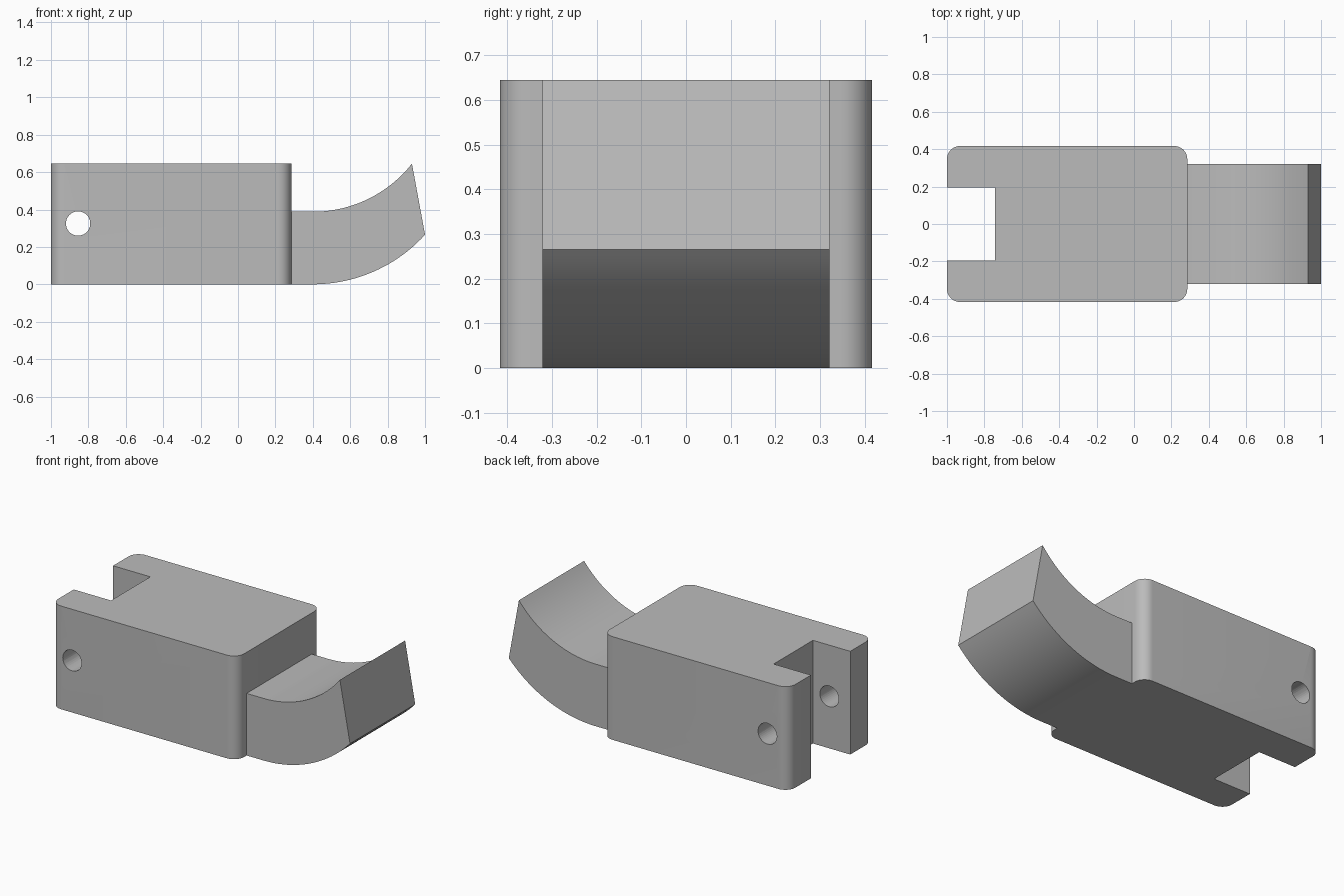
import bpy
import bmesh
from math import sin, cos, pi, asin, radians

cube = bpy.data.objects.get("Cube")
if cube:
    bpy.data.objects.remove(cube, do_unlink=True)

# One plain grey for the whole piece
GREY = (0.5, 0.5, 0.5, 1)
grey = bpy.data.materials.new("plain_grey")
grey.use_nodes = True
grey.diffuse_color = GREY
grey.node_tree.nodes["Principled BSDF"].inputs["Base Color"].default_value = GREY


def arc(cx, cy, r, start, end, steps):
    """Points along a circular arc, angles in radians."""
    angles = [start + (end - start) * i / steps for i in range(steps + 1)]
    return [(cx + r * cos(a), cy + r * sin(a)) for a in angles]


def extrude(name, outline, place, depth):
    """Solid made by sweeping a flat outline along a vector."""
    bm = bmesh.new()
    face = bm.faces.new([bm.verts.new(place(*p)) for p in outline])
    swept = bmesh.ops.extrude_face_region(bm, geom=[face], use_keep_orig=True)
    verts = [g for g in swept["geom"] if isinstance(g, bmesh.types.BMVert)]
    bmesh.ops.translate(bm, verts=verts, vec=depth)
    bmesh.ops.recalc_face_normals(bm, faces=bm.faces)
    mesh = bpy.data.meshes.new(name)
    bm.to_mesh(mesh)
    bm.free()
    obj = bpy.data.objects.new(name, mesh)
    bpy.context.collection.objects.link(obj)
    mesh.materials.append(grey)
    return obj


def smooth(obj):
    bpy.ops.object.select_all(action="DESELECT")
    obj.select_set(True)
    bpy.context.view_layer.objects.active = obj
    bpy.ops.object.shade_smooth_by_angle(angle=radians(30))


# Body: rounded block with a slot open at the left-hand end
BACK, FRONT, HALF, HEIGHT, ROUND = -1, 0.285, 0.417, 0.645, 0.07
SLOT_END, SLOT_HALF = -0.742, 0.194
outline = [(BACK, -SLOT_HALF)]
for cx, cy, start in (
    (BACK + ROUND, -HALF + ROUND, pi),
    (FRONT - ROUND, -HALF + ROUND, 1.5 * pi),
    (FRONT - ROUND, HALF - ROUND, 0),
    (BACK + ROUND, HALF - ROUND, pi / 2),
):
    outline += arc(cx, cy, ROUND, start, start + pi / 2, 10)
outline += [(BACK, SLOT_HALF), (SLOT_END, SLOT_HALF), (SLOT_END, -SLOT_HALF)]
body = extrude("body", outline, lambda x, y: (x, y, 0), (0, 0, HEIGHT))

# Pin hole through both prongs
cutter = extrude("pin_hole_cutter", arc(-0.855, 0.325, 0.065, 0, 2 * pi, 40)[:-1],
                 lambda x, z: (x, -0.6, z), (0, 1.2, 0))
cut = body.modifiers.new("pin_hole", "BOOLEAN")
cut.operation = "DIFFERENCE"
cut.solver = "EXACT"
cut.object = cutter
smooth(body)
bpy.ops.object.modifier_apply(modifier=cut.name)
smooth(body)
bpy.data.objects.remove(cutter, do_unlink=True)

# Tongue: flat where it leaves the body, then curving upwards
BEND, THICK, TONGUE_HALF = 0.4, 0.388, 0.322
TIP_LOW, TIP_HIGH = (1, 0.265), (0.93, HEIGHT)


def rising_arc(base, tip):
    """Arc leaving horizontally at the bend and ending at the tip."""
    run, rise = tip[0] - BEND, tip[1] - base
    r = (run * run + rise * rise) / (2 * rise)
    return arc(BEND, base + r, r, -pi / 2, -pi / 2 + asin(run / r), 24)


profile = [(FRONT, 0)] + rising_arc(0, TIP_LOW)
profile += rising_arc(THICK, TIP_HIGH)[::-1] + [(FRONT, THICK)]
tongue = extrude("curved_tongue", profile, lambda x, z: (x, -TONGUE_HALF, z),
                 (0, 2 * TONGUE_HALF, 0))
smooth(tongue)
